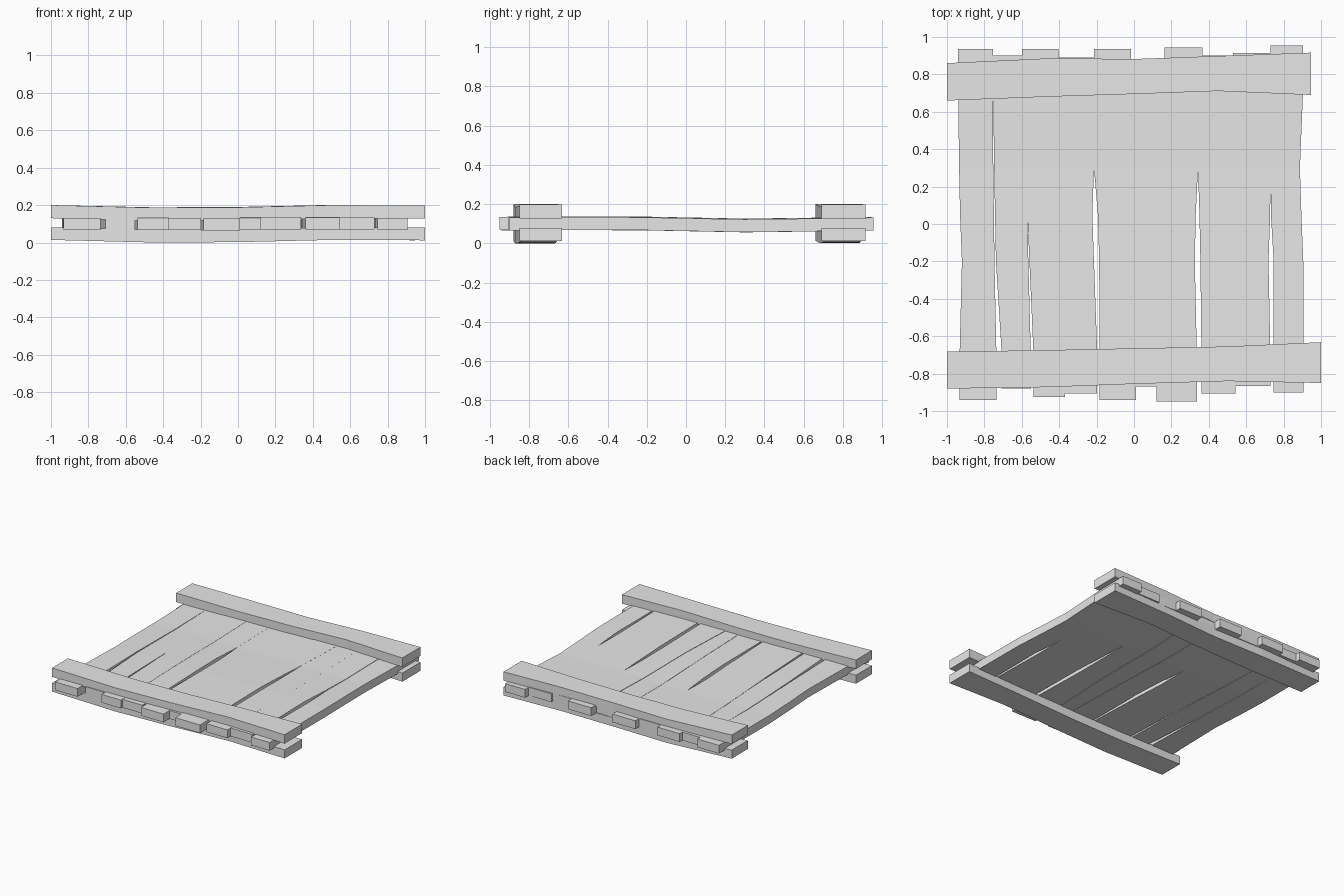
import bpy
import bmesh
import random

random.seed(4)
cube = bpy.data.objects.get("Cube")
if cube:
    bpy.data.objects.remove(cube, do_unlink=True)

grey = bpy.data.materials.new("plain grey")
grey.use_nodes = True
grey.diffuse_color = (0.8, 0.8, 0.8, 1)
grey.node_tree.nodes["Principled BSDF"].inputs["Base Color"].default_value = (0.8, 0.8, 0.8, 1)


def loft_box(name, sections):
    """Bridge four-cornered sections into a closed, flat-shaded board."""
    bm = bmesh.new()
    rings = [[bm.verts.new(p) for p in section] for section in sections]
    for a, b in zip(rings, rings[1:]):
        for i in range(4):
            j = (i + 1) % 4
            bm.faces.new((a[i], a[j], b[j], b[i]))
    bm.faces.new(rings[0])
    bm.faces.new(rings[-1])
    bmesh.ops.recalc_face_normals(bm, faces=bm.faces)
    mesh = bpy.data.meshes.new(name)
    bm.to_mesh(mesh)
    bm.free()
    mesh.materials.append(grey)
    obj = bpy.data.objects.new(name, mesh)
    bpy.context.collection.objects.link(obj)
    return obj


# Planks: seam positions and seam gaps, listed from the back to the front
stations = (0.69, 0.3, 0.05, -0.2, -0.68)
seams = (
    (-0.94, -0.935, -0.93, -0.92, -0.932),
    (-0.753, -0.75, -0.746, -0.742, -0.722),
    (-0.6, -0.58, -0.57, -0.562, -0.545),
    (-0.405, -0.4, -0.393, -0.385, -0.37),
    (-0.215, -0.214, -0.208, -0.2, -0.191),
    (-0.015, -0.01, -0.005, 0, 0.012),
    (0.163, 0.155, 0.15, 0.145, 0.12),
    (0.365, 0.342, 0.34, 0.34, 0.348),
    (0.53, 0.535, 0.537, 0.54, 0.542),
    (0.73, 0.73, 0.73, 0.733, 0.737),
    (0.903, 0.887, 0.895, 0.905, 0.906),
)
gaps = {
    1: (0, 0.005, 0.006, 0.008, 0.028),
    2: (0, 0, 0, 0.006, 0.014),
    4: (0, 0, 0.03, 0.028, 0.012),
    7: (0, 0, 0.02, 0.03, 0.025),
    9: (0, 0, 0.004, 0.028, 0.016),
}
no_gap = (0,) * len(stations)
back_ends = (0.935, 0.9, 0.935, 0.89, 0.935, 0.88, 0.945, 0.9, 0.915, 0.955)
front_ends = (-0.94, -0.88, -0.925, -0.905, -0.94, -0.87, -0.95, -0.905, -0.865, -0.9)
sag = (-0.004, -0.009, -0.004, 0.001, 0.003)

for n, (back, front) in enumerate(zip(back_ends, front_ends)):
    lift = random.uniform(-0.003, 0.003)
    rows = []
    for k, y in enumerate(stations):
        left = seams[n][k] + gaps.get(n, no_gap)[k] / 2
        right = seams[n + 1][k] - gaps.get(n + 1, no_gap)[k] / 2
        rows.append((y, left, right, sag[k] + lift))
    # the end rows run straight on under the cross bars
    rows = [(back, *rows[0][1:3], lift)] + rows + [(front, *rows[-1][1:3], lift)]
    loft_box(f"plank_{n + 1}", [
        ((l, y, 0.068 + z), (r, y, 0.068 + z), (r, y, 0.133 + z), (l, y, 0.133 + z))
        for y, l, r, z in rows])

# Cross bars: x, front edge, back edge and bend, above and below the planks
front_bar = ((-1, -0.88, -0.683, 0), (-0.45, -0.872, -0.674, -0.014),
             (0, -0.855, -0.665, -0.012), (0.5, -0.84, -0.655, 0), (1, -0.85, -0.632, -0.002))
back_bar = ((-1, 0.66, 0.86, 0), (-0.45, 0.681, 0.886, -0.012),
            (0, 0.695, 0.882, -0.01), (0.45, 0.711, 0.898, 0), (0.945, 0.69, 0.916, -0.002))

for side, outline in (("front", front_bar), ("back", back_bar)):
    for level, low, high in (("lower", 0.014, 0.081), ("upper", 0.13, 0.2)):
        loft_box(f"{side}_{level}_bar", [
            ((x, y0, low + z), (x, y1, low + z), (x, y1, high + z), (x, y0, high + z))
            for x, y0, y1, z in outline])
